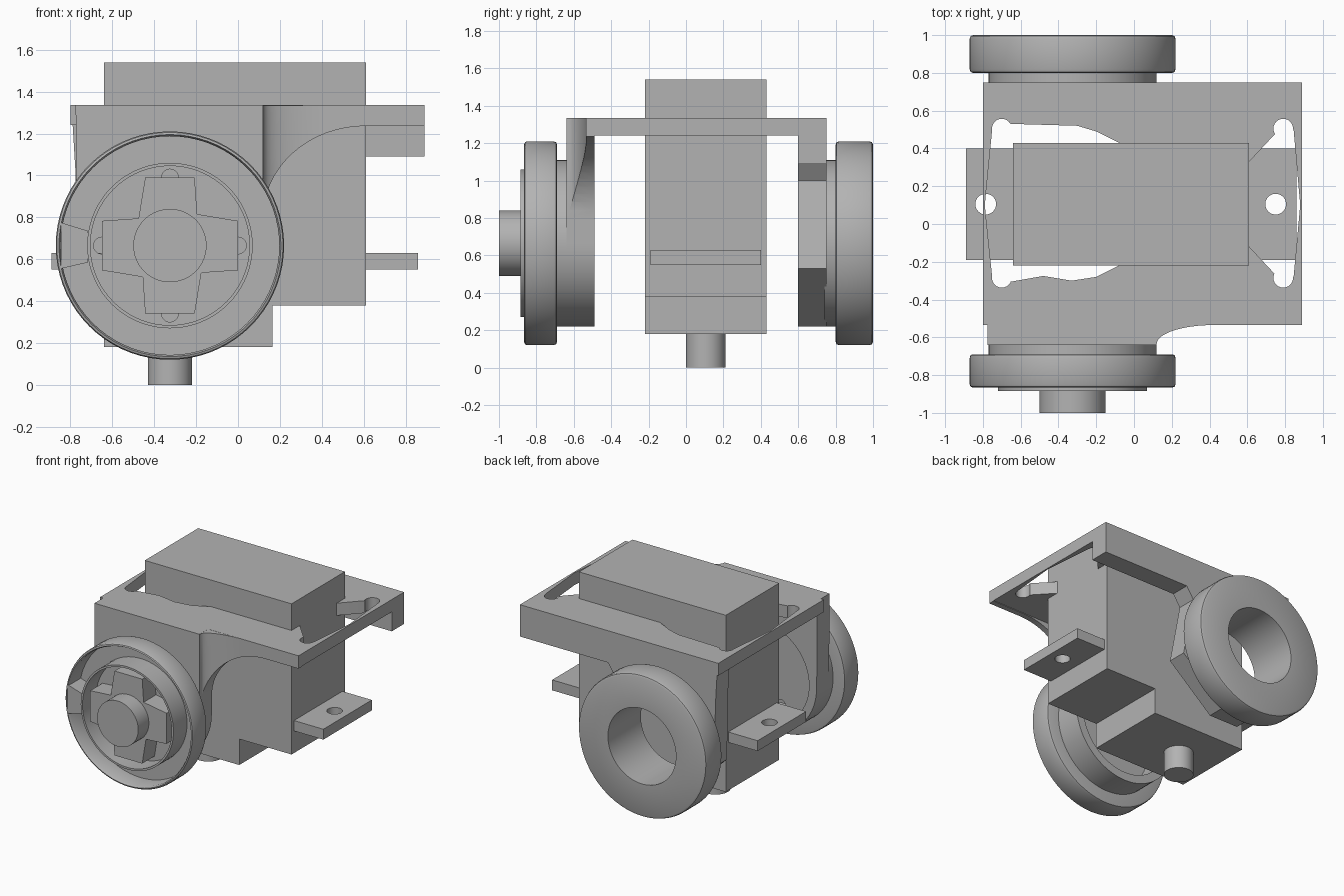
import bpy, bmesh, math

old = bpy.data.objects.get("Cube")
if old:
    bpy.data.objects.remove(old, do_unlink=True)

grey = bpy.data.materials.new("plain_grey")
grey.use_nodes = True
grey.diffuse_color = (0.45, 0.45, 0.45, 1)
grey.node_tree.nodes["Principled BSDF"].inputs["Base Color"].default_value = grey.diffuse_color
CX, CZ = -0.325, 0.665      # wheel axle
SY = 0.105                  # motor shaft centre in y
PLACE = {"x": lambda a, b, t: (t, a, b),
         "y": lambda a, b, t: (a, t, b),
         "z": lambda a, b, t: (a, b, t)}


def finish(name, bm):
    bmesh.ops.recalc_face_normals(bm, faces=bm.faces)
    mesh = bpy.data.meshes.new(name)
    bm.to_mesh(mesh)
    bm.free()
    mesh.materials.append(grey)
    ob = bpy.data.objects.new(name, mesh)
    bpy.context.collection.objects.link(ob)
    return ob


def prism(name, pts, axis, lo, hi):
    """Extrude a flat outline along an axis."""
    bm = bmesh.new()
    place = PLACE[axis]
    a = [bm.verts.new(place(u, v, lo)) for u, v in pts]
    b = [bm.verts.new(place(u, v, hi)) for u, v in pts]
    bm.faces.new(a)
    bm.faces.new(b)
    for i in range(len(pts)):
        j = (i + 1) % len(pts)
        bm.faces.new((a[i], a[j], b[j], b[i]))
    return finish(name, bm)


def circle(u, v, r, n=32, start=0.0, sweep=2 * math.pi):
    return [(u + r * math.cos(start + sweep * i / n),
             v + r * math.sin(start + sweep * i / n)) for i in range(n)]


def rect(u0, u1, v0, v1):
    return [(u0, v0), (u1, v0), (u1, v1), (u0, v1)]


def lathe(name, profile, n=72):
    """Turn a closed (radius, y) outline around the wheel axle."""
    bm = bmesh.new()
    rings = []
    for i in range(n):
        t = 2 * math.pi * i / n
        rings.append([bm.verts.new((CX + r * math.cos(t), y, CZ + r * math.sin(t)))
                      for r, y in profile])
    for i in range(n):
        a, b = rings[i], rings[(i + 1) % n]
        for k in range(len(profile)):
            m = (k + 1) % len(profile)
            bm.faces.new((a[k], a[m], b[m], b[k]))
    return finish(name, bm)


def combine(ob, other, operation="DIFFERENCE"):
    """Apply a boolean and discard the cutter."""
    mod = ob.modifiers.new("cut", "BOOLEAN")
    mod.operation, mod.object, mod.solver = operation, other, "EXACT"
    bpy.context.view_layer.update()
    graph = bpy.context.evaluated_depsgraph_get()
    mesh = bpy.data.meshes.new_from_object(ob.evaluated_get(graph))
    ob.modifiers.clear()
    ob.data = mesh
    bpy.data.objects.remove(other, do_unlink=True)


# Motor: stepped body, mounting ears and output shaft
prism("motor_body", [(-0.64, 0.18), (0.165, 0.18), (0.165, 0.38), (0.61, 0.38),
                     (0.61, 1.54), (-0.64, 1.54)], "y", -0.22, 0.43)
for name, x0, x1, hole in (("right_ear", -0.89, -0.63, -0.785), ("left_ear", 0.6, 0.86, 0.75)):
    ear = prism(name, rect(x0, x1, -0.19, 0.40), "z", 0.55, 0.63)
    combine(ear, prism("cutter", circle(hole, SY, 0.055), "z", 0.5, 0.7))
prism("motor_shaft", circle(CX, SY, 0.105, 48), "z", 0, 0.19)

# Top plate with a ragged window and round relief corners
plate = prism("top_plate", rect(-0.80, 0.89, -0.535, 0.75), "z", 1.24, 1.335)
window = [(-0.75, 0.51), (-0.65, 0.53), (-0.3, 0.52), (-0.2, 0.49), (-0.08, 0.43),
          (0.5, 0.25), (0.61, 0.33), (0.75, 0.48), (0.845, 0.5), (0.88, 0.1),
          (0.845, -0.28), (0.75, -0.27), (0.61, -0.12), (0.5, -0.05), (-0.08, -0.22),
          (-0.2, -0.28), (-0.33, -0.3), (-0.48, -0.275), (-0.65, -0.305),
          (-0.75, -0.29), (-0.79, 0.1)]
combine(plate, prism("cutter", window, "z", 1.1, 1.5))
for x in (-0.7, 0.79):
    for y in (-0.285, 0.505):
        combine(plate, prism("cutter", circle(x, y, 0.052, 24), "z", 1.1, 1.5))

# Front panel: rounded drop arm with a socket
arm = [(0.12, 1.335), (-0.775, 1.335)] + circle(CX, CZ, 0.445, 36, math.pi, math.pi) + [(0.12, CZ)]
front_panel = prism("front_panel", arm, "y", -0.64, -0.49)
combine(front_panel, prism("cutter", circle(CX, CZ, 0.38, 72), "y", -0.8, -0.3))

# Curved gusset between front panel and plate
web = [(0.11, 0.8)] + [(0.61 - 0.49 * math.cos(t), 0.8 + 0.436 * math.sin(t))
                       for t in (i * math.pi / 32 for i in range(17))]
gusset = prism("front_gusset", web + [(0.89, 1.236), (0.89, 1.334), (0.11, 1.334)],
               "y", -0.7, -0.4)
flare = [(0.42 - 0.3 * math.sin(t), -0.635 + 0.1 * math.cos(t))
         for t in (i * math.pi / 24 for i in range(13))]
combine(gusset, prism("cutter", [(0.1, -0.49), (0.89, -0.49), (0.89, -0.535)] + flare
                      + [(0.1, -0.635)], "z", 0.5, 1.5), "INTERSECT")

# Back panel: full-width lip and tapered arm with a through hole
back_panel = prism("back_panel", [(-0.795, 1.335), (0.89, 1.335), (0.89, 1.09), (0.14, 1.09),
                                  (0.08, 1.0), (0.17, 0.53), (-0.2, 0.22), (-0.45, 0.22),
                                  (-0.77, 0.53), (-0.775, 1.0)], "y", 0.6, 0.75)
combine(back_panel, prism("cutter", circle(CX, CZ, 0.29, 72), "y", 0.5, 0.9))

# Back bearing ring and its collar
lathe("back_ring", [(0.29, 0.74), (0.445, 0.74), (0.445, 0.80), (0.527, 0.80), (0.54, 0.805),
                    (0.545, 0.82), (0.545, 0.98), (0.54, 0.994), (0.527, 1.0), (0.29, 1.0)])

# Front wheel: thin rim, raised inner sleeve, floor and collar
lathe("front_wheel_rim", [(0.38, -0.69), (0.527, -0.69), (0.54, -0.694), (0.545, -0.71),
                          (0.545, -0.85), (0.54, -0.861), (0.53, -0.865), (0.522, -0.85),
                          (0.522, -0.72), (0.38, -0.72)])
lathe("front_wheel_sleeve", [(0.38, -0.70), (0.395, -0.70), (0.395, -0.885), (0.38, -0.885)])
lathe("front_collar", [(0.38, -0.49), (0.445, -0.49), (0.445, -0.70), (0.38, -0.70)])
floor = prism("front_wheel_floor", circle(CX, CZ, 0.39, 72), "y", -0.72, -0.69)
for i in range(4):
    t = i * math.pi / 2
    combine(floor, prism("cutter", circle(CX + 0.325 * math.cos(t), CZ + 0.325 * math.sin(t),
                                          0.04, 20), "y", -0.8, -0.6))

# Tapered cross and axle stub
cross = []
for i in range(4):
    c, s = math.cos(i * math.pi / 2), math.sin(i * math.pi / 2)
    for u, v in ((0.15, -0.13), (0.325, -0.118), (0.325, 0.118)):
        cross.append((CX + u * c - v * s, CZ + u * s + v * c))
prism("wheel_cross", cross, "y", -0.87, -0.715)
prism("axle_stub", circle(CX, CZ, 0.175, 64), "y", -1.0, -0.86)

# Pointer rib inside the rim
prism("pointer_rib", [(-0.845, 0.775), (-0.715, 0.735), (-0.715, 0.585), (-0.845, 0.555)],
      "y", -0.865, -0.715)

# Smooth the round parts while keeping edges crisp
for ob in bpy.context.view_layer.objects:
    ob.select_set(ob.type == "MESH" and grey.name in ob.data.materials)
bpy.context.view_layer.objects.active = plate
bpy.ops.object.shade_smooth_by_angle(angle=math.radians(30))
